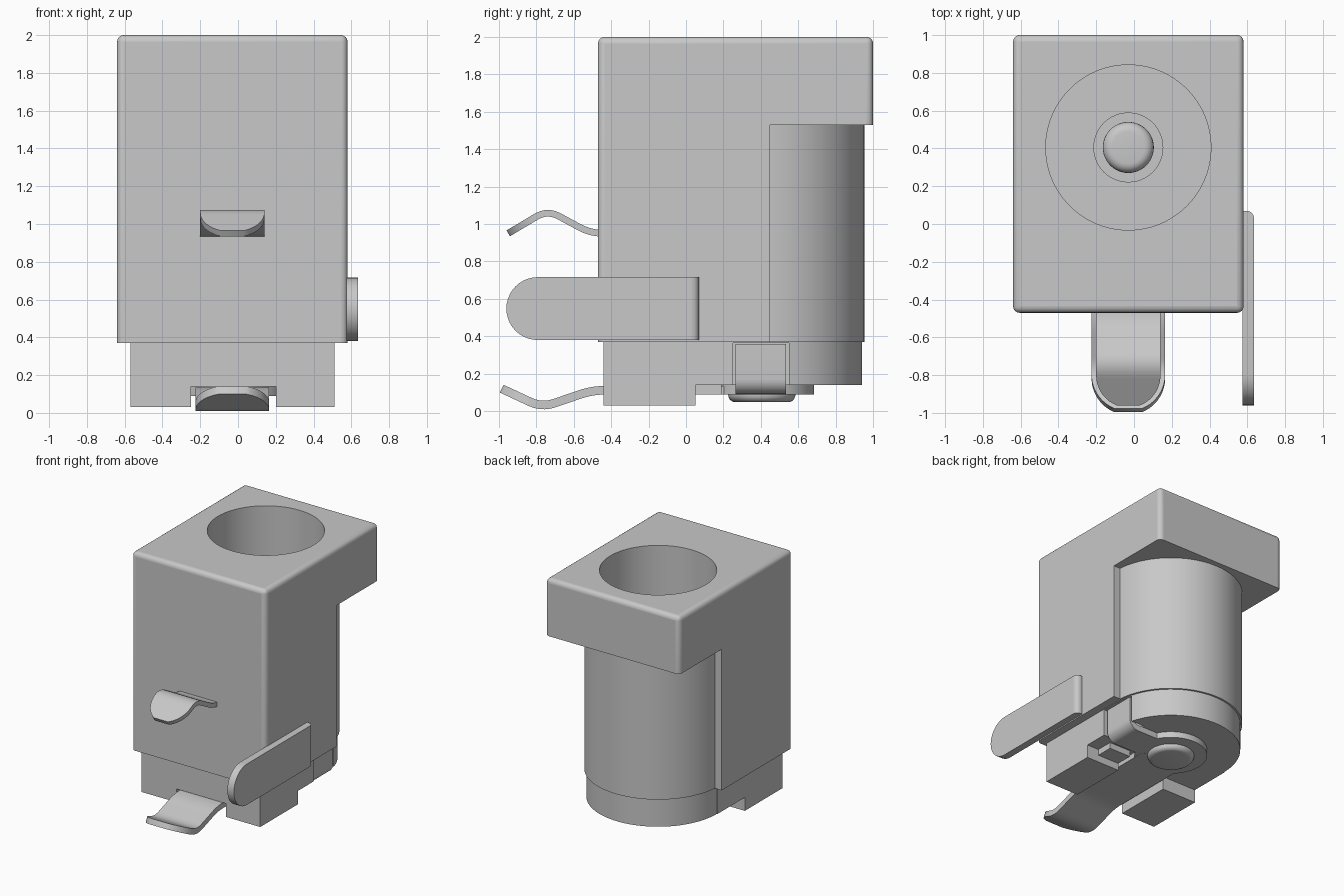
import bpy, bmesh, math
from mathutils import Vector

if "Cube" in bpy.data.objects:
    bpy.data.objects.remove(bpy.data.objects["Cube"])

CX, CY = -0.03, 0.405          # axis of the socket
grey = bpy.data.materials.new("light grey")
grey.diffuse_color = (0.58, 0.58, 0.58, 1)
grey.use_nodes = True
grey.node_tree.nodes["Principled BSDF"].inputs["Base Color"].default_value = grey.diffuse_color


def finish(name, bm, smooth=True):
    bmesh.ops.recalc_face_normals(bm, faces=bm.faces)
    me = bpy.data.meshes.new(name)
    bm.to_mesh(me)
    bm.free()
    ob = bpy.data.objects.new(name, me)
    bpy.context.collection.objects.link(ob)
    me.materials.append(grey)
    if smooth:
        bpy.ops.object.select_all(action='DESELECT')
        ob.select_set(True)
        bpy.context.view_layer.objects.active = ob
        bpy.ops.object.shade_smooth_by_angle(angle=math.radians(35))
    return ob


def prism(name, pts, vec, smooth=True):
    """Extrude a closed outline of 3D points along vec."""
    bm = bmesh.new()
    f = bm.faces.new([bm.verts.new(p) for p in pts])
    r = bmesh.ops.extrude_face_region(bm, geom=[f])
    bmesh.ops.translate(bm, vec=Vector(vec),
                        verts=[v for v in r['geom'] if isinstance(v, bmesh.types.BMVert)])
    return finish(name, bm, smooth)


def box(name, x0, x1, y0, y1, z0, z1):
    return prism(name, [(x0, y0, z0), (x1, y0, z0), (x1, y1, z0), (x0, y1, z0)],
                 (0, 0, z1 - z0), False)


def lathe(name, profile, n=64):
    """Revolve (radius, z) points around the socket axis."""
    bm = bmesh.new()
    vs = [bm.verts.new((CX + r, CY, z)) for r, z in profile]
    es = [bm.edges.new(p) for p in zip(vs, vs[1:])]
    bmesh.ops.spin(bm, geom=vs + es, cent=(CX, CY, 0), axis=(0, 0, 1),
                   angle=2 * math.pi, steps=n)
    bmesh.ops.remove_doubles(bm, verts=bm.verts, dist=1e-4)
    return finish(name, bm)


def boolean(ob, other, op):
    m = ob.modifiers.new(op.lower(), 'BOOLEAN')
    m.operation, m.object, m.solver = op, other, 'EXACT'
    bpy.context.view_layer.objects.active = ob
    bpy.ops.object.modifier_apply(modifier=m.name)
    bpy.data.objects.remove(other, do_unlink=True)


def smooth(ob):
    bpy.ops.object.select_all(action='DESELECT')
    ob.select_set(True)
    bpy.context.view_layer.objects.active = ob
    bpy.ops.object.shade_smooth_by_angle(angle=math.radians(35))


def spring(name, path, half, t, tip):
    """Bent sheet strip along (y, z) points, with a rounded free end at y = tip."""
    def round_path(p, r=0.07, k=5):
        p = [Vector(q) for q in p]
        out = [p[0]]
        for a, b, c in zip(p, p[1:], p[2:]):
            s, e = b + (a - b).normalized() * r, b + (c - b).normalized() * r
            for i in range(k + 1):
                u = i / k
                out.append(s * (1 - u) ** 2 + b * 2 * u * (1 - u) + e * u * u)
        a, b = out[-1], p[-1]
        return out + [a.lerp(b, i / 14) for i in range(1, 15)]
    pts = round_path(path)
    bm = bmesh.new()
    rings = []
    for i, p in enumerate(pts):
        d = (pts[min(i + 1, len(pts) - 1)] - pts[max(i - 1, 0)]).normalized()
        n = Vector((-d.y, d.x)) * t / 2
        s = max(0.0, (tip + half) - p.x) / half          # inside the rounded end
        w = max(half * math.sqrt(max(0.0, 1 - s * s)), 0.02)
        rings.append([bm.verts.new((CX + sx * w, p.x + sn * n.x, p.y + sn * n.y))
                      for sx, sn in ((-1, 1), (1, 1), (1, -1), (-1, -1))])
    for a, b in zip(rings, rings[1:]):
        for j in range(4):
            bm.faces.new((a[j], a[(j + 1) % 4], b[(j + 1) % 4], b[j]))
    bm.faces.new(rings[0])
    bm.faces.new(rings[-1])
    return finish(name, bm)


# Housing: L-shaped side profile with rounded outer edges
side = [(-0.47, 0.37), (0.45, 0.37), (0.45, 1.53), (1.0, 1.53), (1.0, 2.0), (-0.47, 2.0)]
housing = prism("housing", [(-0.64, y, z) for y, z in side], (1.22, 0, 0))
bm = bmesh.new()
bm.from_mesh(housing.data)


def outer(e):
    a, b = e.verts[0].co, e.verts[1].co
    top = min(a.z, b.z) > 1.99
    upright = abs(a.z - b.z) > 0.1 and (a.y < -0.46 or a.y > 0.99)
    return top or upright


bmesh.ops.bevel(bm, geom=[e for e in bm.edges if outer(e)], offset=0.035,
                segments=4, profile=0.5, affect='EDGES')
bm.to_mesh(housing.data)
bm.free()

# Barrel behind the housing, then the socket bore
boolean(housing, lathe("barrel", [(0, 0.37), (0.55, 0.37), (0.55, 1.6), (0, 1.6)], 96), 'UNION')
boolean(housing, lathe("bore", [(0, 0.5), (0.437, 0.5), (0.437, 2.1), (0, 2.1)], 96), 'DIFFERENCE')
smooth(housing)

# Base plug under the housing with a contact slot on the right
base = box("base", -0.57, 0.51, -0.44, CY, 0.14, 0.375)
boolean(base, lathe("base_round", [(0, 0.14), (0.535, 0.14), (0.535, 0.375), (0, 0.375)], 96), 'UNION')
boolean(base, box("slot", 0.36, 0.7, 0.25, 0.55, 0.0, 0.365), 'DIFFERENCE')
smooth(base)
box("left_foot", -0.57, -0.25, -0.44, 0.05, 0.03, 0.145)
box("right_foot", 0.20, 0.51, -0.44, 0.05, 0.03, 0.145)
box("foot_step", 0.20, 0.40, 0.05, 0.19, 0.09, 0.145)

# Center pin with stepped collar, and its riveted end below
pin = [(0, 0.45), (0.185, 0.45), (0.185, 0.62), (0.135, 0.62), (0.135, 1.53)]
pin += [(0.085 + 0.05 * math.cos(a), 1.53 + 0.05 * math.sin(a))
        for a in (math.pi * i / 10 for i in range(1, 6))]
lathe("center_pin", pin + [(0, 1.58)], 48)
lathe("rivet_washer", [(0, 0.15), (0.28, 0.15), (0.28, 0.09), (0, 0.09)])
rivet = [(0.14 + 0.04 * math.cos(a), 0.088 - 0.04 * math.sin(a))
         for a in (math.pi * i / 10 for i in range(6))]
lathe("rivet_head", [(0, 0.1), (0.18, 0.1)] + rivet + [(0, 0.048)])

# Bent contact strip in the slot
arc = [(math.cos(a), math.sin(a)) for a in (-math.pi / 2 + math.pi * i / 16 for i in range(9))]
outline = [(0.1, 0.09)] + [(0.41 + 0.08 * c, 0.17 + 0.08 * s) for c, s in arc]
outline += [(0.49, 0.36), (0.44, 0.36)]
outline += [(0.41 + 0.03 * c, 0.17 + 0.03 * s) for c, s in reversed(arc)] + [(0.1, 0.14)]
prism("slot_contact", [(x, 0.265, z) for x, z in outline], (0, 0.27, 0))

# Front spring terminals
spring("lower_terminal", [(0.3, 0.112), (-0.5, 0.112), (-0.77, 0.02), (-0.985, 0.12)],
       0.195, 0.046, -1.0)
spring("upper_terminal", [(-0.4, 0.95), (-0.51, 0.95), (-0.74, 1.075), (-0.95, 0.95)],
       0.17, 0.036, -0.962)

# Flat side terminal with a rounded front end
r = 0.168
tab = [(0.07, 0.38), (0.07, 0.716)]
tab += [(-0.96 + r + r * math.cos(a), 0.548 + r * math.sin(a))
        for a in (math.pi / 2 + math.pi * i / 20 for i in range(21))]
plate = prism("side_terminal", [(0.575, y, z) for y, z in tab], (0.06, 0, 0))
bm = bmesh.new()
bm.from_mesh(plate.data)
corner = [e for e in bm.edges if all(v.co.y > 0.06 and v.co.x > 0.63 for v in e.verts)]
bmesh.ops.bevel(bm, geom=corner, offset=0.04, segments=5, profile=0.5, affect='EDGES')
bm.to_mesh(plate.data)
bm.free()
smooth(plate)
